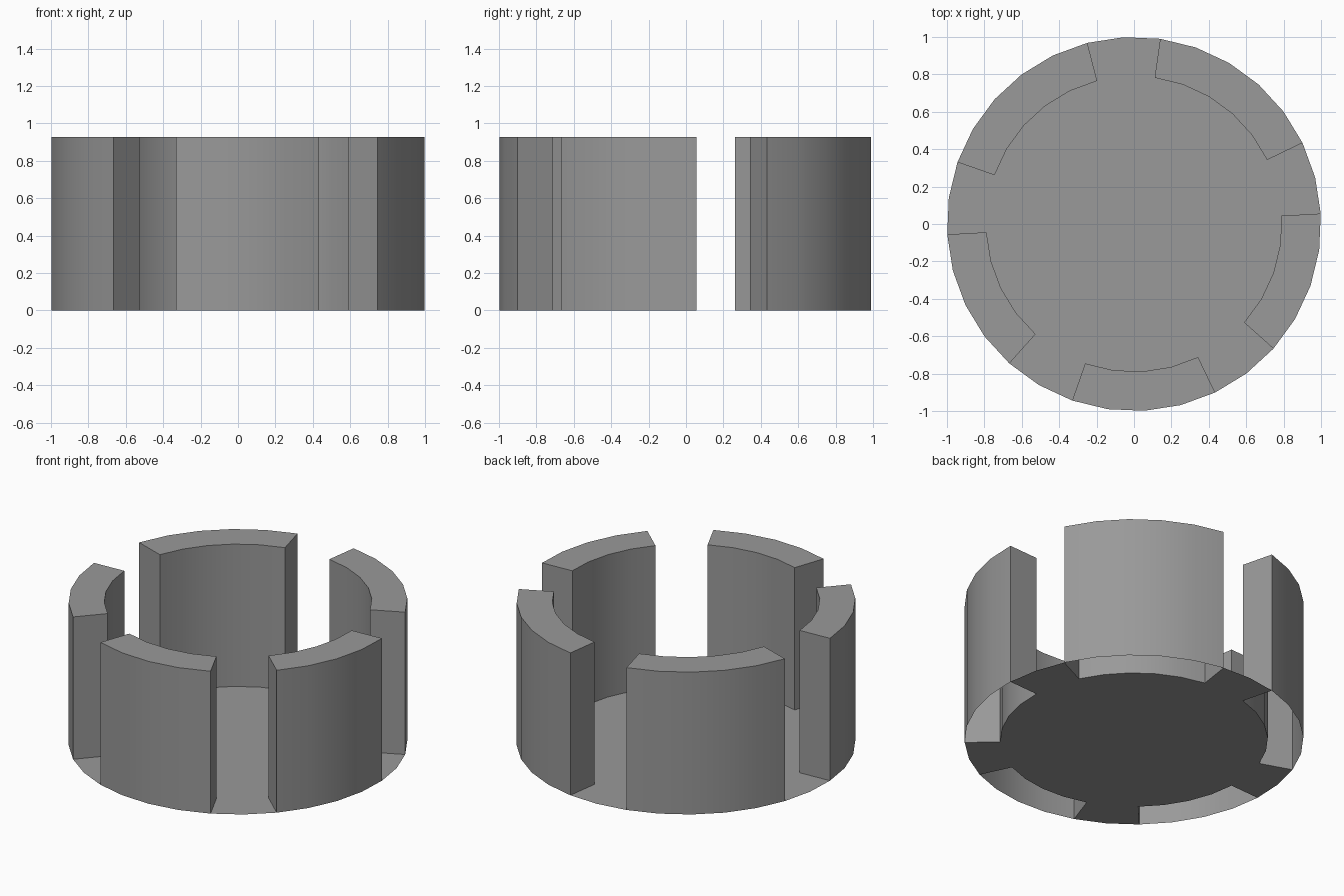
import bpy, bmesh, math

if "Cube" in bpy.data.objects:
    bpy.data.objects.remove(bpy.data.objects["Cube"])

N, OFFSET = 32, math.radians(3.2)
R_OUT, R_IN, HEIGHT = 1.0, 0.79, 0.927
SEGMENTS = [(2, 7), (9, 14), (16, 20), (22, 26), (28, 32)]  # raised wall spans, in ring steps

bm = bmesh.new()


def ring(radius, z):
    verts = []
    for i in range(N):
        a = OFFSET + 2 * math.pi * i / N
        verts.append(bm.verts.new((radius * math.cos(a), radius * math.sin(a), z)))
    return verts


def quad(*verts):
    bm.faces.new(verts)


out_lo, in_lo = ring(R_OUT, 0), ring(R_IN, 0)
out_hi, in_hi = ring(R_OUT, HEIGHT), ring(R_IN, HEIGHT)
raised = {i for a, b in SEGMENTS for i in range(a, b)}

# thin floor disc
bm.faces.new(in_lo)
for i in range(N):
    j = (i + 1) % N
    if i not in raised:
        # floor showing in the gaps
        quad(in_lo[i], out_lo[i], out_lo[j], in_lo[j])
    else:
        # wall top, outside and inside (hollow, open underneath)
        quad(in_hi[i], out_hi[i], out_hi[j], in_hi[j])
        quad(out_lo[i], out_lo[j], out_hi[j], out_hi[i])
        quad(in_lo[j], in_lo[i], in_hi[i], in_hi[j])

# radial end faces of each wall
for a, b in SEGMENTS:
    a, b = a % N, b % N
    quad(in_lo[a], out_lo[a], out_hi[a], in_hi[a])
    quad(out_lo[b], in_lo[b], in_hi[b], out_hi[b])

# drop ring points left over in the gaps
bmesh.ops.delete(bm, geom=[v for v in bm.verts if not v.link_faces], context='VERTS')

mesh = bpy.data.meshes.new("slotted_cup")
bm.to_mesh(mesh)
bm.free()
cup = bpy.data.objects.new("slotted_cup", mesh)
bpy.context.collection.objects.link(cup)

# dark grey finish
grey = bpy.data.materials.new("dark_grey")
grey.diffuse_color = (0.32, 0.32, 0.32, 1)
grey.use_nodes = True
grey.node_tree.nodes["Principled BSDF"].inputs["Base Color"].default_value = grey.diffuse_color
mesh.materials.append(grey)

bpy.context.view_layer.objects.active = cup
cup.select_set(True)
bpy.ops.object.shade_smooth_by_angle(angle=math.radians(30))
